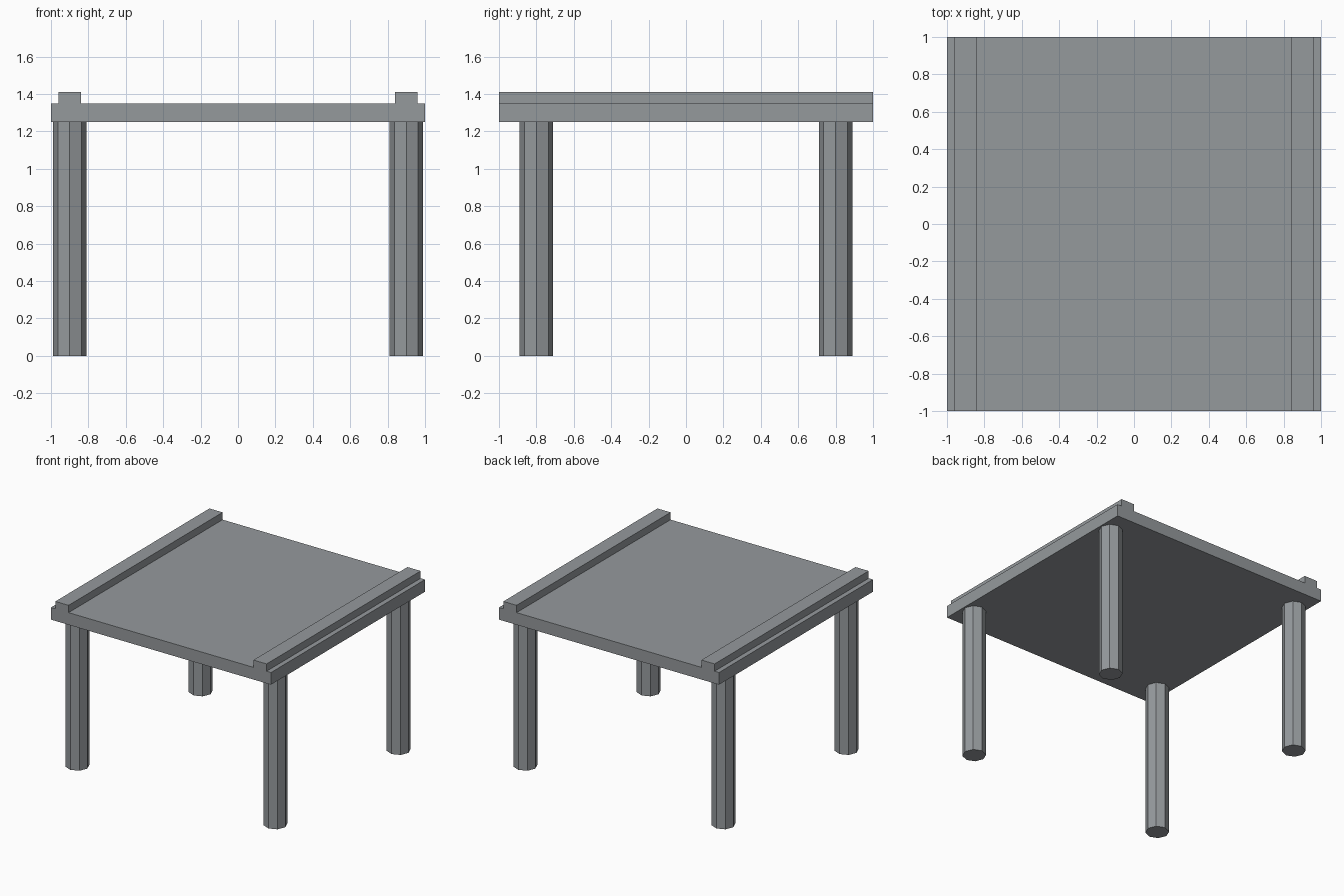
import bpy

cube = bpy.data.objects.get("Cube")
if cube:
    bpy.data.objects.remove(cube, do_unlink=True)

# One plain grey material
GREY = (0.30, 0.32, 0.335, 1)
grey = bpy.data.materials.new("concrete_grey")
grey.use_nodes = True
grey.diffuse_color = GREY
for node in grey.node_tree.nodes:
    if node.type == "BSDF_PRINCIPLED":
        node.inputs["Base Color"].default_value = GREY


def finish(name):
    obj = bpy.context.object
    obj.name = name
    obj.data.materials.append(grey)
    bpy.ops.object.transform_apply(location=False, rotation=False, scale=True)


def box(name, x, z_low, z_high, width, depth):
    bpy.ops.mesh.primitive_cube_add(size=1, location=(x, 0, (z_low + z_high) / 2))
    bpy.context.object.scale = (width, depth, z_high - z_low)
    finish(name)


DECK_LOW, DECK_HIGH, RAIL_HIGH = 1.25, 1.35, 1.41

# Flat deck
box("deck", 0, DECK_LOW, DECK_HIGH, 2, 2)

for side, sx in (("left", 1), ("right", -1)):
    # Low kerb running along each side of the deck
    box(f"{side}_kerb", sx * 0.9, DECK_HIGH, RAIL_HIGH, 0.12, 2)

    # Octagonal pillars under the corners
    for end, sy in (("front", -1), ("back", 1)):
        bpy.ops.mesh.primitive_cylinder_add(
            vertices=8, radius=0.09, depth=DECK_LOW,
            location=(sx * 0.9, sy * 0.8, DECK_LOW / 2))
        finish(f"{end}_{side}_pillar")
